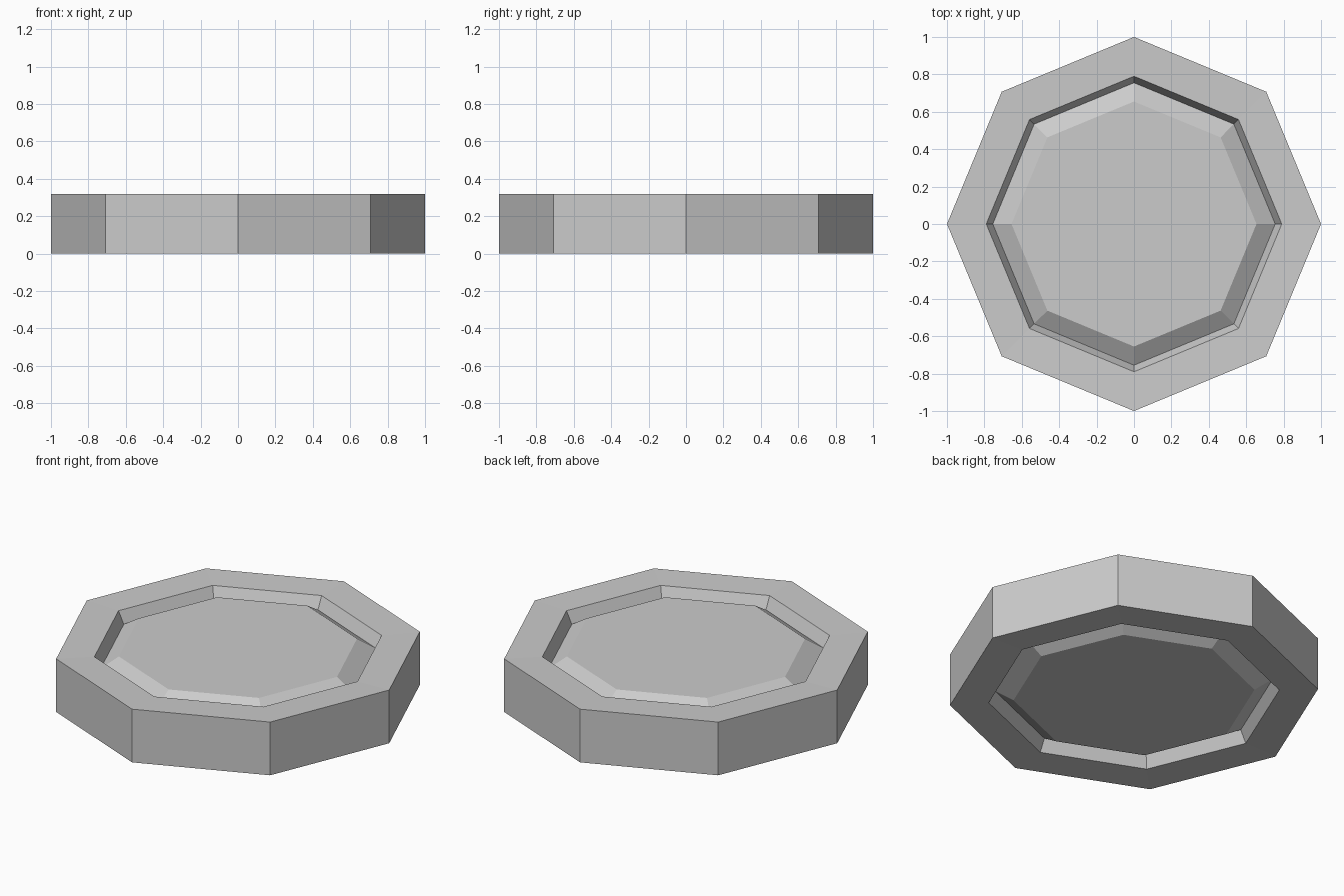
import bpy, bmesh, math

if "Cube" in bpy.data.objects:
    bpy.data.objects.remove(bpy.data.objects["Cube"])

SIDES = 8
HEIGHT = 0.318

# Half profile (radius, depth below the face), from outer edge to raised centre panel
profile = [(1.0, 0.0), (0.79, 0.005), (0.755, 0.077), (0.655, 0.014)]


def ring(bm, radius, z):
    return [bm.verts.new((radius * math.cos(2 * math.pi * i / SIDES),
                          radius * math.sin(2 * math.pi * i / SIDES), z))
            for i in range(SIDES)]


def bridge(bm, a, b):
    for i in range(SIDES):
        j = (i + 1) % SIDES
        bm.faces.new((a[i], a[j], b[j], b[i]))


bm = bmesh.new()

# Grooved top face and its mirror image underneath
top = [ring(bm, r, HEIGHT - d) for r, d in profile]
bottom = [ring(bm, r, d) for r, d in profile]
for rings in (top, bottom):
    for a, b in zip(rings, rings[1:]):
        bridge(bm, a, b)
    bm.faces.new(rings[-1])

# Outer wall
bridge(bm, bottom[0], top[0])
bmesh.ops.recalc_face_normals(bm, faces=bm.faces[:])

mesh = bpy.data.meshes.new("octagonal_disc")
bm.to_mesh(mesh)
bm.free()
disc = bpy.data.objects.new("octagonal_disc", mesh)
bpy.context.collection.objects.link(disc)
